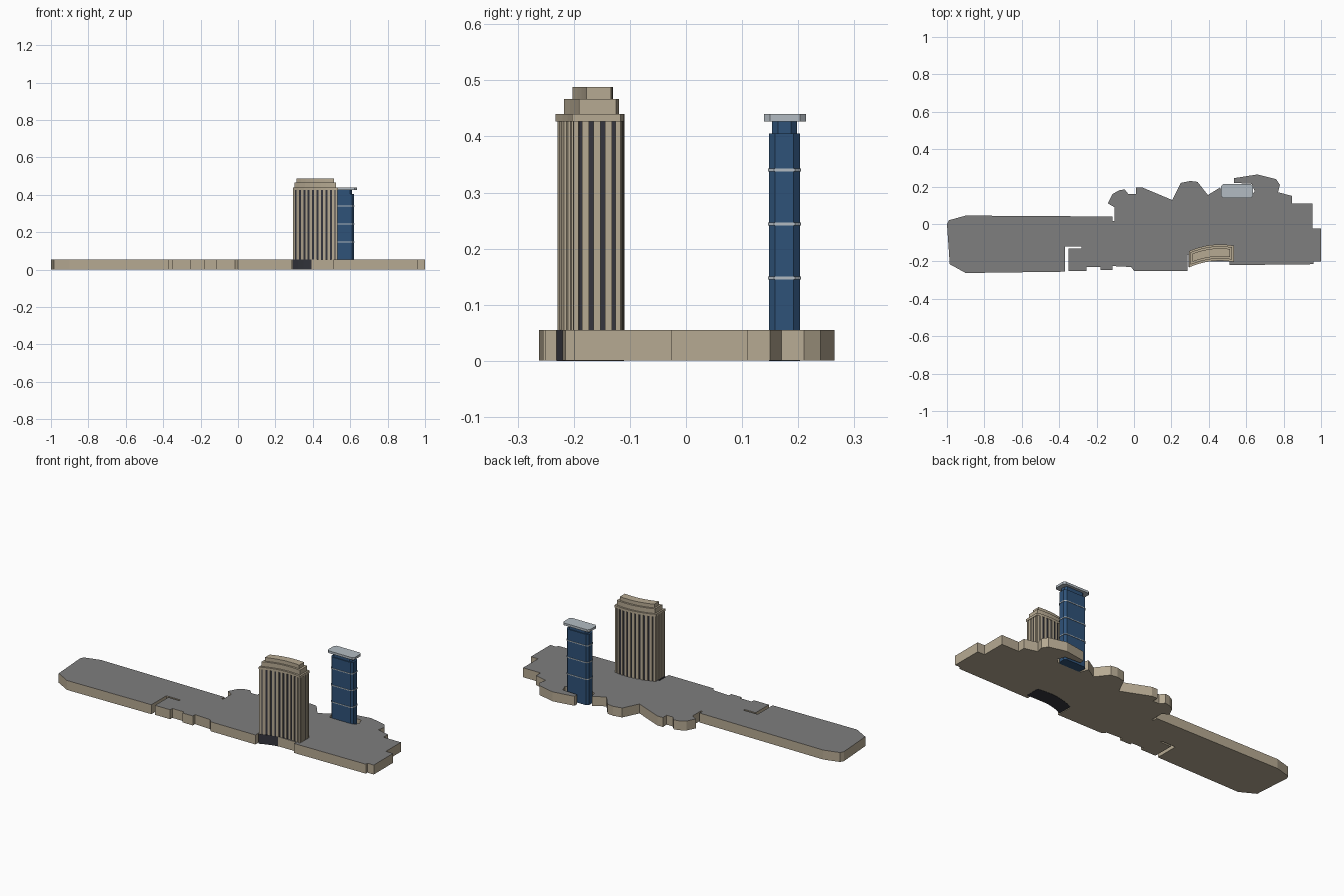
import bpy, bmesh

if "Cube" in bpy.data.objects:
    bpy.data.objects.remove(bpy.data.objects["Cube"])


def material(name, rgb):
    m = bpy.data.materials.new(name)
    m.diffuse_color = (*rgb, 1)
    m.use_nodes = True
    m.node_tree.nodes["Principled BSDF"].inputs["Base Color"].default_value = m.diffuse_color
    return m


TAN = material("tan_stone", (0.47, 0.40, 0.29))
GREY = material("roof_grey", (0.21, 0.21, 0.21))
DARK = material("dark_glass", (0.035, 0.036, 0.047))
BLUE = material("blue_glass", (0.028, 0.085, 0.19))
PALE = material("pale_metal", (0.45, 0.50, 0.54))


def prisms(name, parts, mats, top_index=0):
    """Extrude each (outline, z0, z1) upwards and join them in one object."""
    bm = bmesh.new()
    for outline, z0, z1 in parts:
        low = [bm.verts.new((x, y, z0)) for x, y in outline]
        high = [bm.verts.new((x, y, z1)) for x, y in outline]
        bm.faces.new(low)
        bm.faces.new(high).material_index = top_index
        for i in range(len(low)):
            j = (i + 1) % len(low)
            bm.faces.new((low[i], low[j], high[j], high[i]))
    bmesh.ops.recalc_face_normals(bm, faces=bm.faces)
    mesh = bpy.data.meshes.new(name)
    bm.to_mesh(mesh)
    bm.free()
    for m in mats:
        mesh.materials.append(m)
    ob = bpy.data.objects.new(name, mesh)
    bpy.context.collection.objects.link(ob)
    return ob


# Podium: tan walls, grey roof, with recesses for both towers
back_edge = [(-1, 0), (-.99, .02), (-.9, .045), (-.115, .04), (-.115, .015),
             (-.105, .015), (-.105, .09), (-.14, .11), (-.115, .16), (-.08, .18),
             (-.05, .185), (-.03, .16), (.01, .16), (.01, .195), (.045, .195),
             (.205, .128), (.25, .22), (.3, .23), (.34, .225), (.395, .155),
             (.46, .195), (.475, .15), (.625, .15), (.645, .175), (.63, .215),
             (.535, .22), (.535, .245), (.66, .265), (.76, .24), (.78, .21),
             (.77, .17), (.845, .15), (.845, .11), (.955, .11), (.955, -.025)]
front_edge = [(1, -.025), (1, -.2), (.96, -.2), (.96, -.215), (.51, -.22),
              (.51, -.2), (.37, -.2), (.37, -.165), (.285, -.165), (.285, -.25),
              (0, -.25), (-.015, -.23), (-.115, -.225), (-.115, -.245),
              (-.18, -.245), (-.18, -.23), (-.255, -.23), (-.255, -.25),
              (-.35, -.25), (-.35, -.13), (-.28, -.13), (-.28, -.12),
              (-.37, -.12), (-.37, -.255), (-.9, -.262), (-.985, -.215)]
TOP = 0.055
prisms("podium", [(back_edge + front_edge, 0.001, TOP)], [TAN, GREY], 1)


# Curved tower: outlines follow a bowed centre line
def mid(x):
    return -0.152 - 1.3 * (x - 0.46) ** 2


def bowed(x0, x1, a, b, n=8):
    xs = [x0 + (x1 - x0) * i / n for i in range(n + 1)]
    return [(x, mid(x) + a) for x in xs] + [(x, mid(x) + b) for x in reversed(xs)]


X0, X1, HALF, EAVE = 0.295, 0.532, 0.042, 0.427
prisms("curved_tower_core", [
    (bowed(X0 - .004, X1, -HALF, HALF), 0, TOP),
    (bowed(X0 + .004, X1 - .004, -HALF + .004, HALF - .004), TOP, EAVE)], [DARK])

ribs = []
COUNT = 9
for i in range(COUNT):  # ribs on the long faces, passing through the core
    x = X0 + (X1 - X0) * (i + 1) / (COUNT + 1)
    ribs.append((bowed(x - .0065, x + .0065, -HALF, HALF, 1), TOP, EAVE))
for a, b in ((X0, X0 + .01), (X1 - .01, X1)):  # end ribs and corners
    for off, w in ((-.0375, .0045), (-.0205, .006), (0, .006), (.0205, .006), (.0375, .0045)):
        ribs.append((bowed(a, b, off - w, off + w, 1), TOP, EAVE))
prisms("curved_tower_ribs", ribs, [TAN])

# Stepped crown
prisms("curved_tower_crown", [
    (bowed(X0 - .002, X1 + .003, -.044, .043), EAVE, .44),
    (bowed(.302, .525, -.033, .033), .44, .467),
    (bowed(.312, .512, -.022, .022), .467, .488)], [TAN])


# Blue tower: chamfered slab with bands, neck and roof plate
def slab(x0, x1, y0, y1, c):
    return [(x0 + c, y0), (x1 - c, y0), (x1, y0 + c), (x1, y1 - c),
            (x1 - c, y1), (x0 + c, y1), (x0, y1 - c), (x0, y0 + c)]


prisms("blue_tower", [
    (slab(.48, .62, .148, .203, .011), 0, .405),
    (slab(.49, .61, .153, .198, .011), .405, .428)], [BLUE])
prisms("blue_tower_bands", [
    (slab(.478, .622, .146, .205, .011), z - .0025, z + .0025)
    for z in (.148, .244, .34)], [PALE])
prisms("blue_tower_roof", [(slab(.465, .635, .139, .214, .011), .427, .44)], [PALE])
